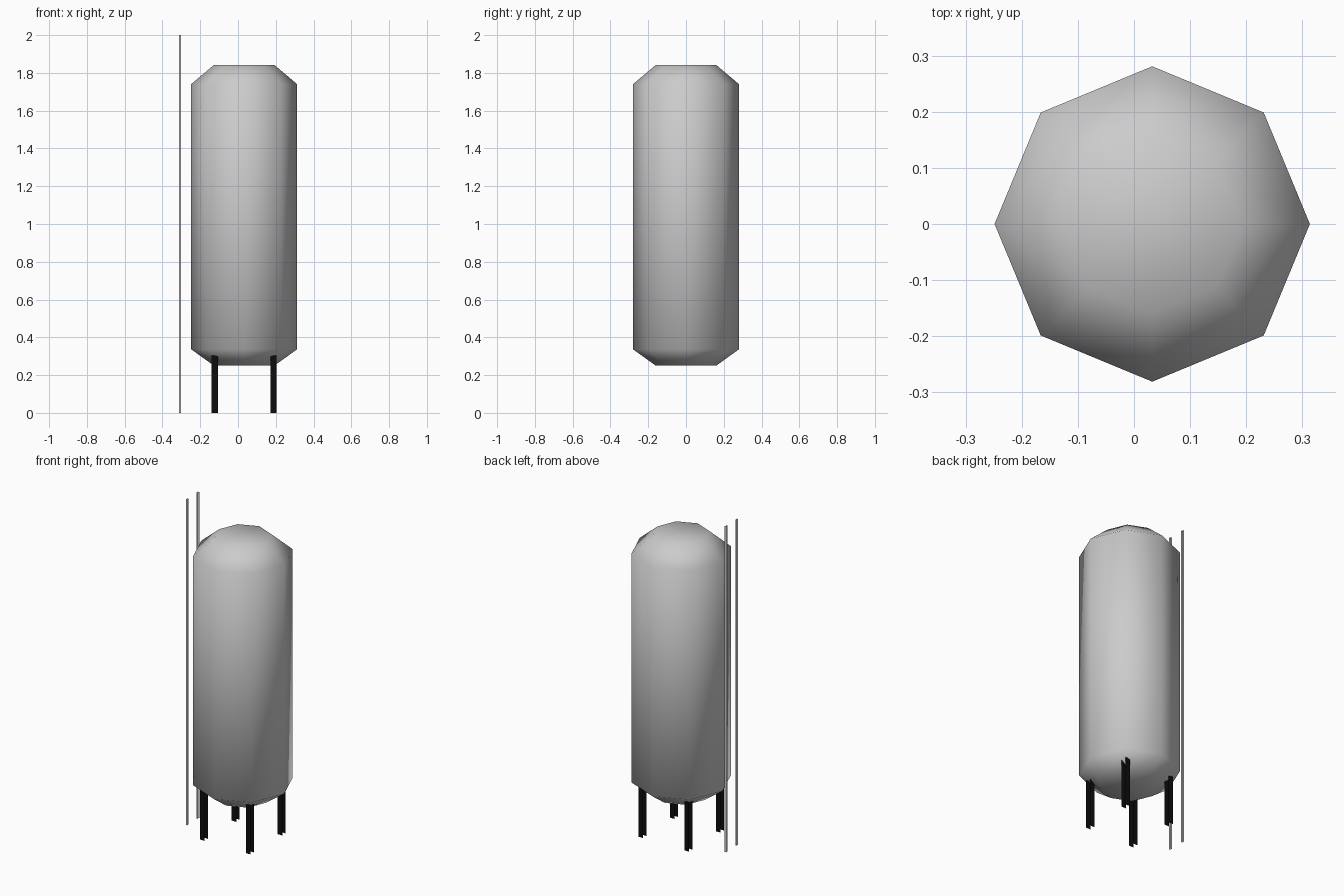
import bpy, bmesh, math

if "Cube" in bpy.data.objects:
    bpy.data.objects.remove(bpy.data.objects["Cube"])

CX = 0.0325  # tank axis


def finish(name, bm, mat=None, smooth=False):
    me = bpy.data.meshes.new(name)
    bm.to_mesh(me)
    bm.free()
    if smooth:
        me.shade_smooth()
    if mat:
        me.materials.append(mat)
    ob = bpy.data.objects.new(name, me)
    bpy.context.collection.objects.link(ob)
    return ob


def strip_pair(name, x, y, width, depth, height, mat=None):
    """Upright made of two parallel flat strips, open at the sides."""
    bm = bmesh.new()
    w = width / 2
    for s in (-1, 1):
        ring = [(-w, 0), (w, 0), (w, height), (-w, height)]
        if s > 0:
            ring.reverse()
        bm.faces.new([bm.verts.new((x + dx, y + s * depth / 2, z)) for dx, z in ring])
    return finish(name, bm, mat)


# Eight-sided tank with tapered ends
profile = [(0.16, 0.25), (0.281, 0.337), (0.281, 1.74), (0.16, 1.842)]
n = 8
bm = bmesh.new()
rings = [[bm.verts.new((CX + r * math.cos(2 * math.pi * i / n),
                        r * math.sin(2 * math.pi * i / n), z)) for i in range(n)]
         for r, z in profile]
for a, b in zip(rings, rings[1:]):
    for i in range(n):
        j = (i + 1) % n
        bm.faces.new((a[i], a[j], b[j], b[i]))
bm.faces.new(rings[0][::-1])
bm.faces.new(rings[-1])
finish("tank", bm, smooth=True)

# Black legs
black = bpy.data.materials.new("black")
black.diffuse_color = (0.004, 0.004, 0.004, 1)
black.use_nodes = True
black.node_tree.nodes["Principled BSDF"].inputs["Base Color"].default_value = black.diffuse_color
for sx, side in ((-1, "left"), (1, "right")):
    for sy, end in ((-1, "front"), (1, "back")):
        strip_pair(f"{end}_{side}_leg", CX + sx * 0.156, sy * 0.153,
                   0.033, 0.033, 0.304, black)

# Tall thin pipes beside the tank
for sy, end in ((-1, "front"), (1, "back")):
    strip_pair(f"{end}_pipe", -0.308, sy * 0.052, 0.011, 0.011, 2.0)
